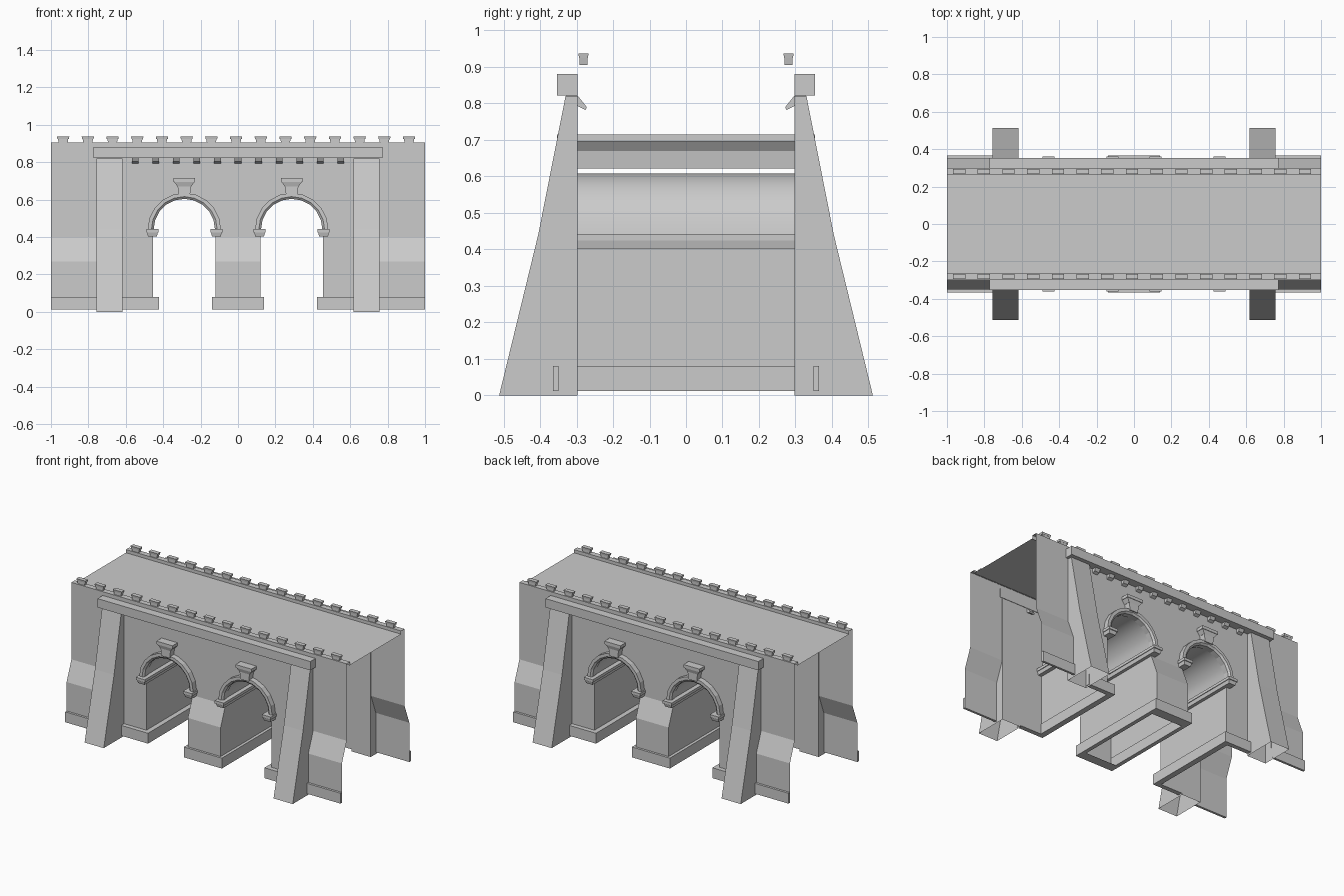
import bpy, bmesh
from math import sin, cos, pi

if "Cube" in bpy.data.objects:
    bpy.data.objects.remove(bpy.data.objects["Cube"])

CX, R, SPRING, W, Z0 = 0.287, 0.168, 0.44, 0.30, 0.012
SIGNS = (-1, 1)


def make(name, verts, faces, smooth=False):
    me = bpy.data.meshes.new(name)
    bm = bmesh.new()
    vs = [bm.verts.new(v) for v in verts]
    for f in faces:
        bm.faces.new([vs[i] for i in f])
    bmesh.ops.recalc_face_normals(bm, faces=bm.faces[:])
    for f in bm.faces:
        f.smooth = smooth
    bm.to_mesh(me)
    bm.free()
    ob = bpy.data.objects.new(name, me)
    bpy.context.collection.objects.link(ob)
    return ob


def taper(name, x, y, z, dx=0.0, dy=0.0):
    """Box from (lo, hi) ranges; the bottom is inset by dx, dy."""
    (x0, x1), (y0, y1), (z0, z1) = sorted(x), sorted(y), z
    v = [(x0 + dx, y0 + dy, z0), (x1 - dx, y0 + dy, z0), (x1 - dx, y1 - dy, z0), (x0 + dx, y1 - dy, z0),
         (x0, y0, z1), (x1, y0, z1), (x1, y1, z1), (x0, y1, z1)]
    return make(name, v, [(3, 2, 1, 0), (4, 5, 6, 7), (0, 1, 5, 4), (1, 2, 6, 5), (2, 3, 7, 6), (3, 0, 4, 7)])


def strip(name, profile, x0, x1, sy=1, caps=True):
    """Open (y, z) profile drawn along x, with optional side caps."""
    n = len(profile)
    v = [(x, sy * y, z) for x in (x0, x1) for y, z in profile]
    f = [(i, i + 1, n + i + 1, n + i) for i in range(n - 1)]
    if caps:
        f += [tuple(range(n)), tuple(range(2 * n - 1, n - 1, -1))]
    return make(name, v, f)


def arc(cx, r, n=10):
    return [(cx - r * cos(pi * i / n), SPRING + r * sin(pi * i / n)) for i in range(n + 1)]


# Front and back walls, one outline each with the arch openings cut in
PIER = [(W, 0.40), (0.35, 0.27), (0.35, Z0), (W, Z0)]
outline = [(-1, 0.4), (-0.755, 0.4), (-0.755, Z0), (-CX - R, Z0)] + arc(-CX, R) + [(-CX + R, 0.4)]
outline += [(-x, z) for x, z in reversed(outline)]
outline += [(1, 0.905), (-1, 0.905)]
for s in SIGNS:
    make("wall", [(x, s * W, z) for x, z in outline], [tuple(range(len(outline)))])

    # Battered lower piers
    for x0, x1 in ((-1, -0.755), (0.755, 1)):
        strip("end_pier_batter", PIER[:3], x0, x1, s, caps=False)
        taper("end_plinth", (x0, x1), (s * 0.35, s * 0.365), (Z0, 0.08))
    strip("middle_pier_batter", PIER, -CX + R, CX - R, s)
    taper("middle_plinth", (-0.115, 0.115), (s * 0.345, s * 0.365), (Z0, 0.08))

    # Sloping buttresses, open underneath
    for sx in SIGNS:
        strip("buttress", [(0.297, 0), (0.512, 0), (0.405, 0.44), (0.33, 0.82), (0.297, 0.82)][1:] + [(0.297, 0)],
              sx * 0.617, sx * 0.756, s)
        taper("jamb_plinth_front", (sx * 0.44, sx * 0.62), (s * 0.30, s * 0.33), (Z0, 0.08))

    # Cornice with small corbels below it
    taper("cornice", (-0.773, 0.773), (s * 0.297, s * 0.354), (0.822, 0.88))
    for i in range(11):
        x = -0.55 + 0.11 * i
        strip("corbel", [(0.33, 0.825), (0.318, 0.803), (0.275, 0.782), (0.272, 0.79), (0.30, 0.825)],
              x - 0.018, x + 0.018, s)

    # Parapet top and inner face, with merlons
    strip("parapet", [(W, 0.905), (0.265, 0.905), (0.265, 0.88)], -1, 1, s, caps=False)
    for i in range(15):
        x = -0.935 + 0.1321 * i
        y = s * 0.281
        taper("merlon_body", (x - 0.028, x + 0.028), (y - 0.011, y + 0.011), (0.905, 0.926), 0.004)
        taper("merlon_cap", (x - 0.033, x + 0.033), (y - 0.014, y + 0.014), (0.924, 0.937), 0.002, 0.002)

# Roadway
make("deck", [(-1, -0.265, 0.884), (1, -0.265, 0.884), (1, 0.265, 0.884), (-1, 0.265, 0.884)], [(0, 1, 2, 3)])

for sx in SIGNS:
    c = sx * CX
    # Vault and its straight jambs
    pts = arc(c, R)
    n = len(pts)
    make("vault", [(x, y, z) for y in (-W, W) for x, z in pts],
         [(i, i + 1, n + i + 1, n + i) for i in range(n - 1)], True)
    for x in (c - R, c + R):
        make("jamb", [(x, -W, Z0), (x, W, Z0), (x, W, SPRING), (x, -W, SPRING)], [(0, 1, 2, 3)])

    # Moulded arch rings on both faces
    for s in SIGNS:
        section = [(R - 0.004, W - 0.01), (R - 0.004, 0.325), (R + 0.008, 0.335), (R + 0.028, 0.335), (R + 0.028, W)]
        k = len(section)
        verts = [(x, s * y, z) for r, y in section for x, z in arc(c, r)]
        faces = [(j * n + i, j * n + i + 1, (j + 1) * n + i + 1, (j + 1) * n + i)
                 for j in range(k - 1) for i in range(n - 1)]
        make("arch_ring", verts, faces)

    # Keystone running through the depth
    taper("keystone", (c - 0.036, c + 0.036), (-0.342, 0.342), (0.622, 0.672), 0.006)
    taper("keystone_neck", (c - 0.055, c + 0.055), (-0.350, 0.350), (0.670, 0.695), 0.018, 0.008)
    taper("keystone_cap", (c - 0.058, c + 0.058), (-0.353, 0.353), (0.695, 0.715))

    # Imposts and jamb plinths running through the tunnel
    for a, b, d in ((0.425, 0.490, 0.360), (0.083, 0.148, 0.360)):
        taper("impost_cap", (sx * a, sx * b), (-d, d), (0.424, 0.442))
        taper("impost_base", (sx * (a + 0.004), sx * (b - 0.004)), (-d + 0.005, d - 0.005), (0.402, 0.424), 0.005, 0.006)
    taper("outer_jamb_plinth", (sx * 0.423, sx * 0.460), (-0.33, 0.33), (Z0, 0.08))
    taper("inner_jamb_plinth", (sx * 0.112, sx * 0.138), (-0.365, 0.365), (Z0, 0.08))
